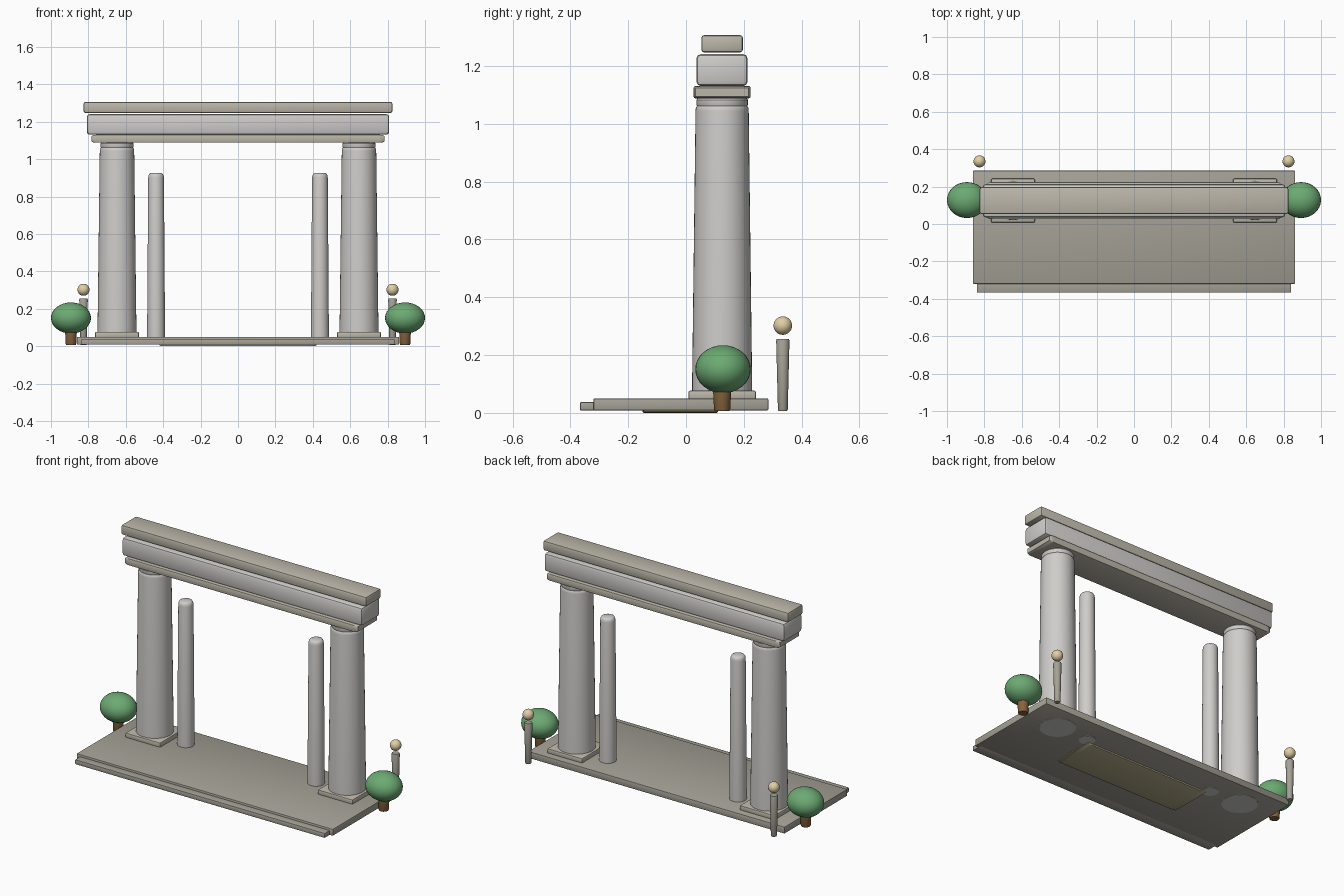
import bpy, bmesh, math

if "Cube" in bpy.data.objects:
    bpy.data.objects.remove(bpy.data.objects["Cube"])


def material(name, rgb):
    m = bpy.data.materials.new(name)
    m.diffuse_color = (*rgb, 1)
    m.use_nodes = True
    m.node_tree.nodes["Principled BSDF"].inputs["Base Color"].default_value = m.diffuse_color
    return m


STONE = material("stone", (0.50, 0.47, 0.40))
DARK = material("dark_stone", (0.38, 0.36, 0.31))
PALE = material("pale_stone", (0.62, 0.61, 0.59))
SAND = material("sand", (0.45, 0.40, 0.25))
GLOW = material("lamp", (0.75, 0.62, 0.38))
LEAF = material("leaf", (0.15, 0.40, 0.17))
BARK = material("bark", (0.24, 0.13, 0.05))


def finish(bm, name, mat):
    bmesh.ops.recalc_face_normals(bm, faces=bm.faces)
    me = bpy.data.meshes.new(name)
    bm.to_mesh(me)
    bm.free()
    ob = bpy.data.objects.new(name, me)
    bpy.context.collection.objects.link(ob)
    me.materials.append(mat)
    bpy.ops.object.select_all(action='DESELECT')
    ob.select_set(True)
    bpy.context.view_layer.objects.active = ob
    bpy.ops.object.shade_smooth_by_angle(angle=math.radians(35))
    return ob


def block(name, x, y, z, bevel, mat, stretch=1):
    """Bevelled box from ranges; stretch lengthens the bevel along x."""
    bm = bmesh.new()
    bmesh.ops.create_cube(bm, size=1)
    size = ((x[1] - x[0]) / stretch, y[1] - y[0], z[1] - z[0])
    bmesh.ops.scale(bm, vec=size, verts=bm.verts)
    bmesh.ops.bevel(bm, geom=bm.edges[:], offset=bevel, segments=2,
                    profile=0.5, affect='EDGES')
    bmesh.ops.scale(bm, vec=(stretch, 1, 1), verts=bm.verts)
    bmesh.ops.translate(bm, vec=(sum(x) / 2, sum(y) / 2, sum(z) / 2), verts=bm.verts)
    return finish(bm, name, mat)


def lathe(name, x, y, profile, mat, sides=32):
    """Closed turned solid from (radius, z) points."""
    bm = bmesh.new()
    rings = [[bm.verts.new((x + r * math.cos(2 * math.pi * i / sides),
                            y + r * math.sin(2 * math.pi * i / sides), z))
              for i in range(sides)] for r, z in profile]
    for a, b in zip(rings, rings[1:]):
        for i in range(sides):
            j = (i + 1) % sides
            bm.faces.new((a[i], a[j], b[j], b[i]))
    bm.faces.new(rings[0])
    bm.faces.new(rings[-1])
    return finish(bm, name, mat)


def ball(name, loc, radii, mat):
    bm = bmesh.new()
    bmesh.ops.create_uvsphere(bm, u_segments=32, v_segments=16, radius=1)
    bmesh.ops.scale(bm, vec=radii, verts=bm.verts)
    bmesh.ops.translate(bm, vec=loc, verts=bm.verts)
    return finish(bm, name, mat)


# floor slab, front step and the panel under the floor
block("floor_slab", (-0.862, 0.862), (-0.32, 0.285), (0.009, 0.05), 0.004, DARK)
block("front_step", (-0.84, 0.84), (-0.367, -0.30), (0.008, 0.037), 0.004, DARK)
block("under_panel", (-0.42, 0.42), (-0.15, 0.11), (0.0, 0.012), 0.004, SAND, 10)

# lintel: lower band, main beam, cornice
block("lower_band", (-0.783, 0.783), (0.026, 0.224), (1.088, 1.131), 0.007, STONE, 4)
block("main_beam", (-0.808, 0.808), (0.036, 0.213), (1.131, 1.241), 0.015, PALE)
block("cornice", (-0.825, 0.825), (0.053, 0.197), (1.247, 1.307), 0.01, STONE)

Y = 0.125
for side, s in (("left", -1), ("right", 1)):
    # main column with square plinth and neck ring
    cx = s * 0.647
    block(side + "_plinth", (cx - 0.117, cx + 0.117), (Y - 0.117, Y + 0.117),
          (0.045, 0.077), 0.006, STONE)
    lathe(side + "_column", cx, Y,
          [(0.1, 0.008), (0.104, 0.07), (0.104, 0.09), (0.092, 1.045),
           (0.091, 1.056), (0.086, 1.062)], PALE, 40)
    lathe(side + "_neck_ring", cx, Y,
          [(0.08, 1.058), (0.086, 1.06), (0.089, 1.066), (0.089, 1.083),
           (0.084, 1.09)], PALE, 40)
    # slim inner column with rounded top
    lathe(side + "_inner_column", s * 0.438, Y,
          [(0.046, 0.008), (0.048, 0.06), (0.042, 0.902), (0.040, 0.914),
           (0.035, 0.922), (0.026, 0.926)], PALE)
    # lamp post behind the gate
    lathe(side + "_lamp_post", s * 0.826, 0.335,
          [(0.015, 0.007), (0.017, 0.011), (0.023, 0.25), (0.021, 0.255)], DARK, 24)
    ball(side + "_lamp", (s * 0.826, 0.335, 0.302), (0.032,) * 3, GLOW)
    # bush beside the gate
    lathe(side + "_bush_trunk", s * 0.893, Y,
          [(0.026, 0.007), (0.028, 0.011), (0.032, 0.09)], BARK, 24)
    ball(side + "_bush", (s * 0.893, Y + 0.003, 0.151), (0.107, 0.096, 0.083), LEAF)
